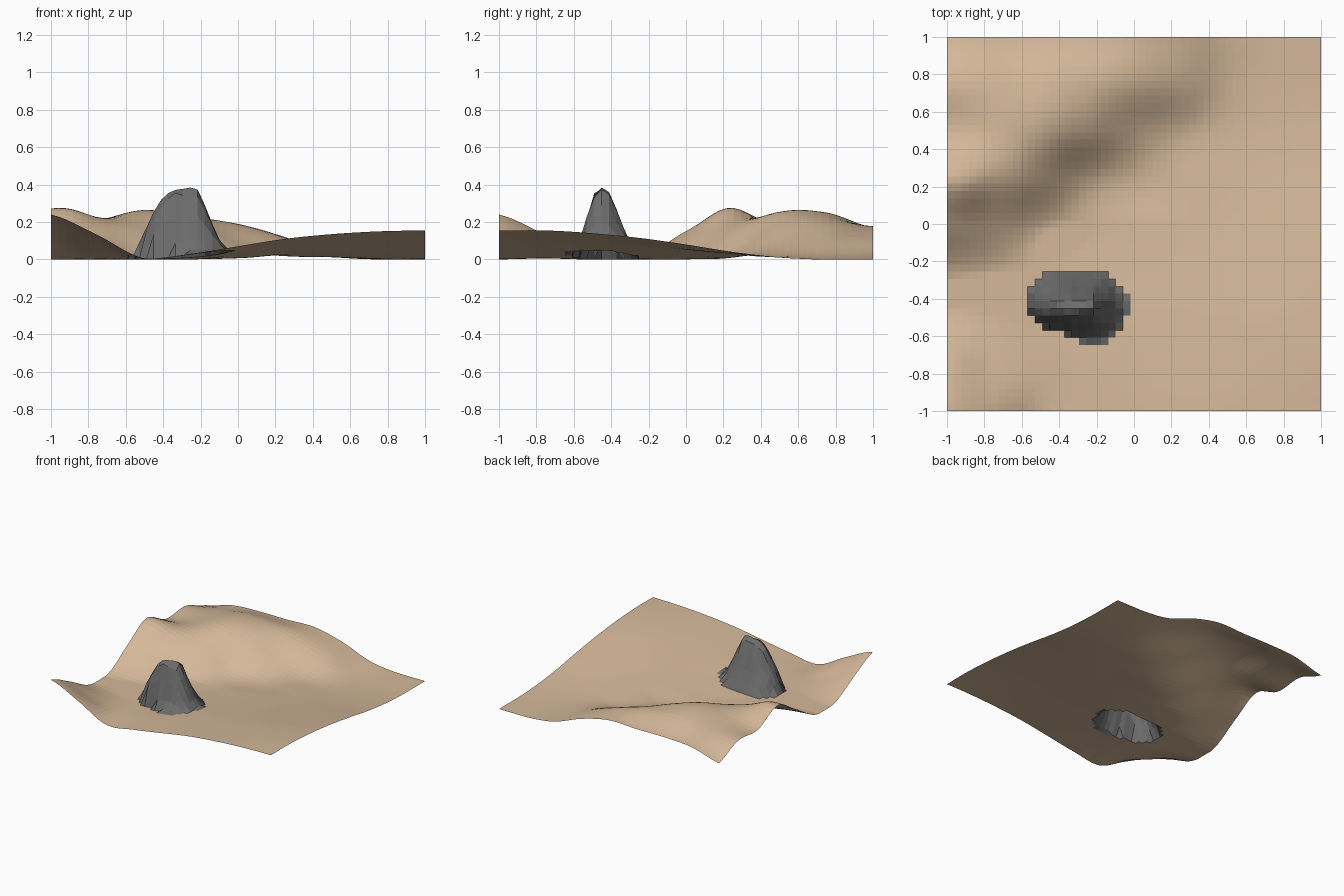
import bpy, bmesh, math, random

if "Cube" in bpy.data.objects:
    bpy.data.objects.remove(bpy.data.objects["Cube"])

random.seed(4)
N = 51                      # cells per side
STEP = 2 / N

# Coarse dune heights, rows y=-1..1, columns x=-1..1 (every 0.25)
DUNES = [
    [.24, .13, .005, .03, .07, .11, .135, .15, .155],
    [.13, .045, .005, .03, .065, .10, .125, .145, .155],
    [.01, .0, .0, .02, .055, .085, .11, .13, .14],
    [.01, .0, .0, .01, .035, .065, .085, .10, .115],
    [.15, .095, .01, .0, .02, .045, .055, .07, .08],
    [.26, .215, .15, .035, .01, .025, .03, .035, .04],
    [.17, .21, .255, .19, .085, .025, .012, .01, .012],
    [.18, .20, .25, .23, .185, .11, .02, .0, .0],
    [.09, .155, .17, .17, .175, .12, .03, .0, .0],
]

# Rock silhouettes: front (x, z) and side (y, share of height)
ROCK_X = [(-.57, 0), (-.53, .09), (-.49, .18), (-.45, .25), (-.41, .315), (-.375, .355),
          (-.335, .38), (-.295, .36), (-.255, .375), (-.216, .35), (-.18, .27),
          (-.14, .17), (-.10, .07), (-.06, .02), (-.02, 0)]
ROCK_Y = [(-.645, 0), (-.606, .07), (-.57, .2), (-.53, .58), (-.49, .9), (-.45, 1),
          (-.41, .96), (-.37, .68), (-.33, .42), (-.29, .18), (-.25, 0)]
# Rock footprint: first and last cell of each grid row
ROCK_ROWS = {9: (18, 22), 10: (16, 23), 11: (13, 24), 12: (12, 24), 13: (11, 25),
             14: (11, 25), 15: (11, 25), 16: (11, 24), 17: (12, 23), 18: (13, 22)}


def spline(vals, t):
    i = min(int(t), len(vals) - 2)
    f = t - i
    p = [vals[max(0, min(len(vals) - 1, i + k))] for k in (-1, 0, 1, 2)]
    return p[1] + .5 * f * (p[2] - p[0] + f * (2 * p[0] - 5 * p[1] + 4 * p[2] - p[3]
                            + f * (3 * (p[1] - p[2]) + p[3] - p[0])))


def linear(pts, t):
    for (a, za), (b, zb) in zip(pts, pts[1:]):
        if a <= t <= b:
            return za + (zb - za) * (t - a) / (b - a)
    return 0


def dune(x, y):
    z = spline([spline(row, (x + 1) * 4) for row in DUNES], (y + 1) * 4)
    z += .03 * math.exp(-((x + .9) ** 2 + (y - .2) ** 2) / .015)
    return max(0, z)


def is_rock(i, j):
    return j in ROCK_ROWS and ROCK_ROWS[j][0] <= i < ROCK_ROWS[j][1]


def height(i, j):
    x, y = -1 + i * STEP, -1 + j * STEP
    z = dune(x, y)
    # Vertices fully inside the footprint are lifted into the rock
    if all(is_rock(i - a, j - b) for a in (0, 1) for b in (0, 1)):
        rise = linear(ROCK_X, x) * linear(ROCK_Y, y)
        z += rise * (1 + random.uniform(-.07, .02))
    return x, y, z


def material(name, rgb):
    m = bpy.data.materials.new(name)
    m.diffuse_color = (*rgb, 1)
    m.use_nodes = True
    m.node_tree.nodes["Principled BSDF"].inputs["Base Color"].default_value = m.diffuse_color
    return m


# Desert ground with the rock rising out of the same sheet
bm = bmesh.new()
grid = [[bm.verts.new(height(i, j)) for i in range(N + 1)] for j in range(N + 1)]
for j in range(N):
    for i in range(N):
        f = bm.faces.new((grid[j][i], grid[j][i + 1], grid[j + 1][i + 1], grid[j + 1][i]))
        f.material_index = int(is_rock(i, j))
mesh = bpy.data.meshes.new("desert_ground")
bm.to_mesh(mesh)
bm.free()
mesh.materials.append(material("sand", (.66, .48, .32)))
mesh.materials.append(material("rock_grey", (.15, .15, .15)))
bpy.context.collection.objects.link(bpy.data.objects.new("desert_ground", mesh))
